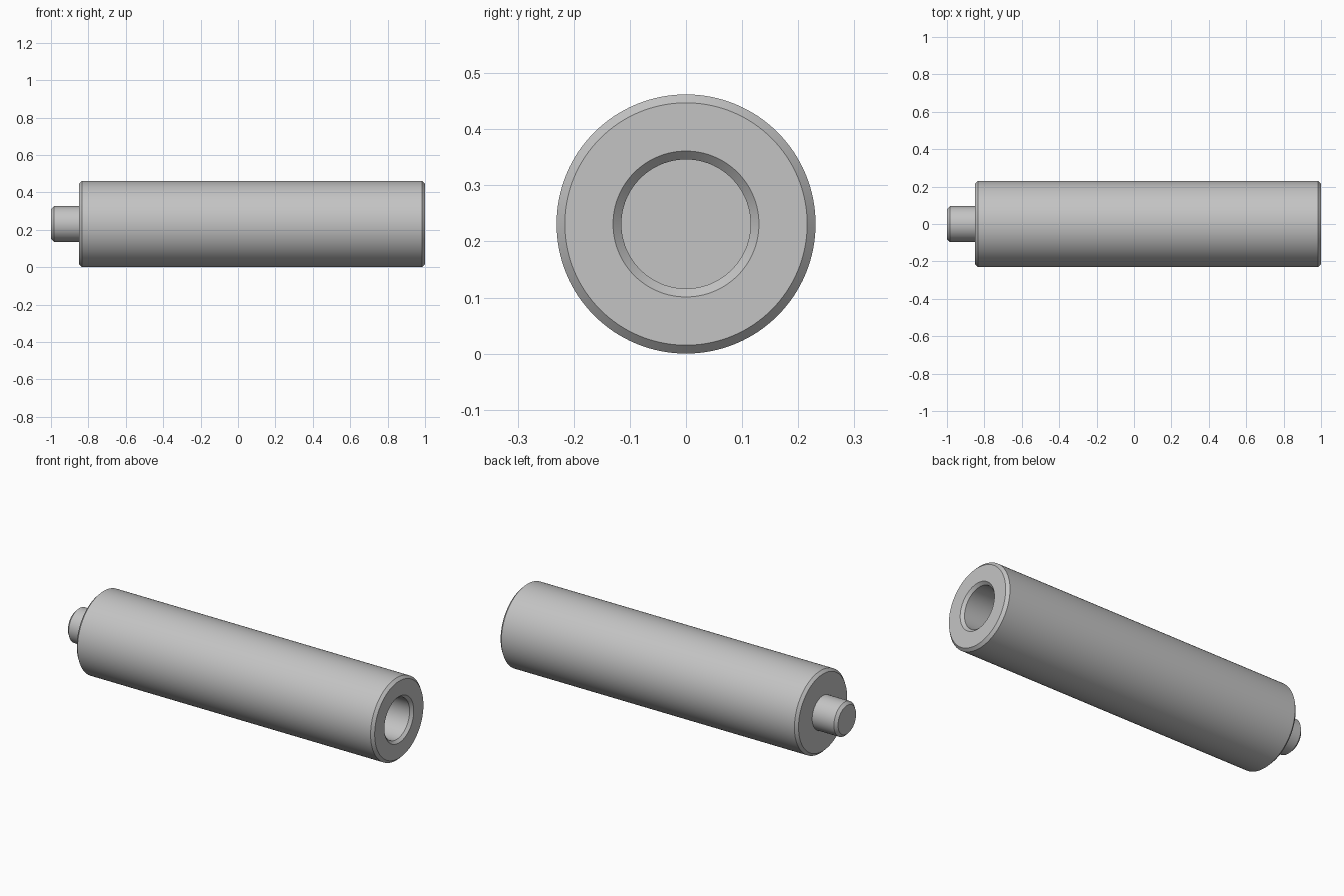
import bpy
import bmesh
import math
from mathutils import Vector

cube = bpy.data.objects.get("Cube")
if cube:
    bpy.data.objects.remove(cube, do_unlink=True)

RADIUS = 0.231        # outer radius, also the height of the axis
PIN_RADIUS = 0.095
HOLE_RADIUS = 0.115
HOLE_DEPTH = 0.4
SHOULDER = -0.85      # where the pin meets the body
CHAMFER = 0.015
SEGMENTS = 128

# Plain metal
metal = bpy.data.materials.new("grey_metal")
metal.use_nodes = True
colour = (0.55, 0.55, 0.55, 1)
metal.diffuse_color = colour
metal.node_tree.nodes["Principled BSDF"].inputs["Base Color"].default_value = colour


def lathe(name, profile):
    """Turn an (x, radius) profile around the x axis."""
    bm = bmesh.new()
    verts = [bm.verts.new((x, 0, r)) for x, r in profile]
    edges = [bm.edges.new(pair) for pair in zip(verts, verts[1:])]
    bmesh.ops.spin(bm, geom=verts + edges, cent=Vector((0, 0, 0)), axis=Vector((1, 0, 0)),
                   angle=math.tau, steps=SEGMENTS, use_duplicate=False)
    bmesh.ops.remove_doubles(bm, verts=bm.verts[:], dist=0.0001)
    # Close the pin tip and the hole floor
    bmesh.ops.holes_fill(bm, edges=[e for e in bm.edges if e.is_boundary], sides=0)
    bmesh.ops.recalc_face_normals(bm, faces=bm.faces[:])
    mesh = bpy.data.meshes.new(name)
    bm.to_mesh(mesh)
    bm.free()
    mesh.materials.append(metal)
    obj = bpy.data.objects.new(name, mesh)
    bpy.context.collection.objects.link(obj)
    return obj


# One turned piece: pin, chamfered body, chamfered blind hole
spacer = lathe("pinned_spacer", [
    (-1, PIN_RADIUS - CHAMFER),
    (-1 + CHAMFER, PIN_RADIUS),
    (SHOULDER, PIN_RADIUS),
    (SHOULDER, RADIUS - CHAMFER),
    (SHOULDER + CHAMFER, RADIUS),
    (1 - CHAMFER, RADIUS),
    (1, RADIUS - CHAMFER),
    (1, HOLE_RADIUS + CHAMFER),
    (1 - CHAMFER, HOLE_RADIUS),
    (1 - HOLE_DEPTH, HOLE_RADIUS),
])
spacer.location.z = RADIUS

bpy.ops.object.select_all(action="DESELECT")
spacer.select_set(True)
bpy.context.view_layer.objects.active = spacer
bpy.ops.object.shade_smooth_by_angle(angle=math.radians(30))
